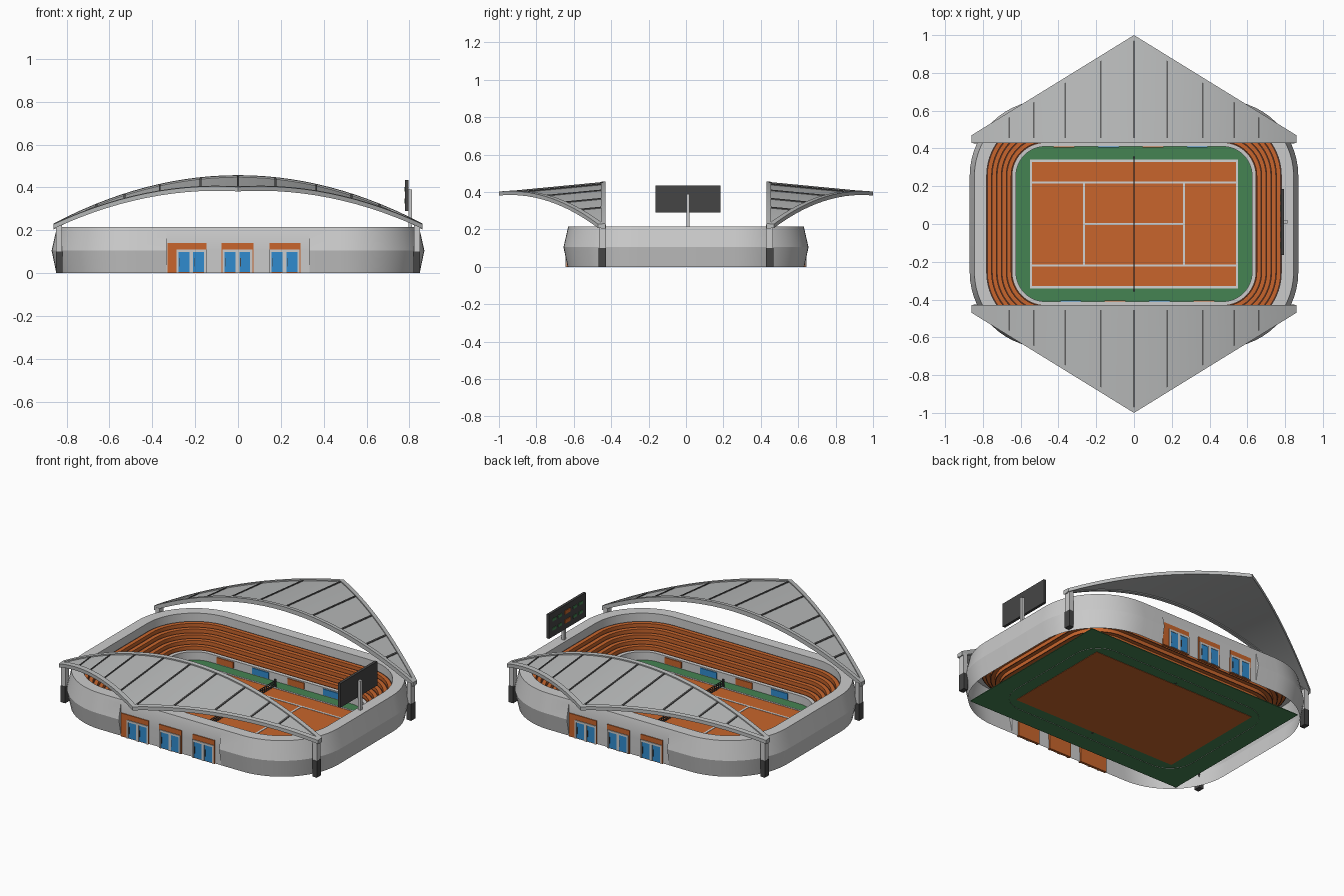
import bpy, bmesh, math

if "Cube" in bpy.data.objects:
    bpy.data.objects.remove(bpy.data.objects["Cube"])


def material(name, r, g, b):
    m = bpy.data.materials.new(name)
    m.diffuse_color = (r, g, b, 1)
    m.use_nodes = True
    m.node_tree.nodes["Principled BSDF"].inputs["Base Color"].default_value = m.diffuse_color
    return m


WALL = material("light_grey", .60, .60, .60)
ROOF = material("roof_grey", .50, .51, .51)
ORANGE = material("clay_orange", .58, .13, .025)
GREEN = material("court_green", .06, .23, .085)
BLUE = material("door_blue", .03, .26, .62)
DARK = material("dark_grey", .06, .06, .06)
BROWN = material("dark_brown", .09, .03, .015)
RIB = material("rib_grey", .12, .12, .12)
WHITE = material("line_white", .65, .65, .65)


def finish(name, bm, mats, smooth=None):
    bmesh.ops.recalc_face_normals(bm, faces=bm.faces)
    me = bpy.data.meshes.new(name)
    bm.to_mesh(me)
    bm.free()
    for m in mats:
        me.materials.append(m)
    ob = bpy.data.objects.new(name, me)
    bpy.context.collection.objects.link(ob)
    if smooth:
        bpy.ops.object.select_all(action='DESELECT')
        ob.select_set(True)
        bpy.context.view_layer.objects.active = ob
        bpy.ops.object.shade_smooth_by_angle(angle=math.radians(smooth))
    return ob


def boxes(name, mat, ranges):
    """One object from boxes given as (x0, x1, y0, y1, z0, z1)."""
    bm = bmesh.new()
    for x0, x1, y0, y1, z0, z1 in ranges:
        vs = bmesh.ops.create_cube(bm, size=1)['verts']
        for v in vs:
            v.co = ((x0 + x1) / 2 + v.co.x * (x1 - x0),
                    (y0 + y1) / 2 + v.co.y * (y1 - y0),
                    (z0 + z1) / 2 + v.co.z * (z1 - z0))
    return finish(name, bm, [mat])


# --- Stand: one profile swept round a rounded rectangle ---
CX, CY, DOOR_X, DOOR_R = .47, .255, .333, .38
stations = []          # centre x, centre y, direction x, direction y, recessed
for i, (sx, sy) in enumerate([(1, 1), (-1, 1), (-1, -1), (1, -1)]):
    for k in range(15):
        a = math.radians(90 * (i + k / 14))
        stations.append((sx * CX, sy * CY, math.cos(a), math.sin(a), False))
    if i in (0, 2):    # entrance recess on the front and back
        for s, rec in [(1, False), (1, True), (-1, True), (-1, False)]:
            stations.append((s * sy * DOOR_X, sy * CY, 0, sy, rec))

profile = [(.378, 0), (.40, .105), (.38, .193), (.375, .215), (.31, .215), (.31, .165)]
seg_mat = [0, 0, 0, 0, 0]
STEPS, R0, Z0, DR, DZ, GAP = 5, .18, .055, .026, .022, .006
for k in range(STEPS, 0, -1):            # seat rows, top row first
    r, z = R0 + DR * (k - 1), Z0 + DZ * k
    profile += [(r + DR - GAP, z), (r, z), (r, z - DZ)]
    seg_mat += [2, 1, 1]
profile += [(R0 - GAP, Z0), (.155, Z0), (.155, 0)]   # inner barrier
seg_mat += [2, 0, 0]

bm = bmesh.new()
rings = []
for cx, cy, dx, dy, rec in stations:
    ring = []
    for j, (r, z) in enumerate(profile):
        rr = min(r, DOOR_R) if rec and j < 4 else r
        ring.append(bm.verts.new((cx + rr * dx, cy + rr * dy, z)))
    rings.append(ring)
for i, a in enumerate(rings):
    b = rings[(i + 1) % len(rings)]
    for j in range(len(profile) - 1):
        f = bm.faces.new((a[j], b[j], b[j + 1], a[j + 1]))
        f.material_index = seg_mat[j]
bmesh.ops.remove_doubles(bm, verts=bm.verts, dist=1e-5)
bmesh.ops.dissolve_degenerate(bm, edges=bm.edges, dist=1e-5)
finish("stand", bm, [WALL, ORANGE, BROWN], 20)

# --- Ground, court and lines ---
boxes("ground", GREEN, [(-.73, .73, -.515, .515, .002, .006)])
boxes("court", ORANGE, [(-.55, .55, -.34, .34, 0, .009)])
W = .006
lines = [(-.55, .55, y - W, y + W, .009, .011) for y in (-.335, -.22, .22, .335)]
lines += [(x - W, x + W, -.34, .34, .009, .011) for x in (-.545, .545)]
lines += [(x - W, x + W, -.22, .22, .009, .011) for x in (-.265, .265)]
lines += [(-.265, .265, -W, W, .009, .011)]
boxes("court_lines", WHITE, lines)

# --- Net ---
net = [(-.002, .002, -.35, .35, z, z + .003) for z in (.012, .022, .032, .042)]
net += [(-.002, .002, -.35 + i * .02, -.347 + i * .02, .009, .045) for i in range(35)]
net += [(-.005, .005, y - .005, y + .005, 0, .052) for y in (-.352, .352)]
boxes("net", DARK, net)

# --- Banners on the inner barrier ---
for name, mat, xs in [("orange_banners", ORANGE, (-.37, .10)),
                      ("blue_banners", BLUE, (-.135, .335))]:
    b = []
    for x in xs:
        b.append((x - .055, x + .055, .404, .411, .012, .048))
        b.append((-x - .055, -x + .055, -.411, -.404, .012, .048))
    boxes(name, mat, b)


# --- Entrances: front, and turned half round for the back ---
def both(ranges):
    return ranges + [(-x1, -x0, -y1, -y0, z0, z1) for x0, x1, y0, y1, z0, z1 in ranges]


Y = -(CY + DOOR_R)
boxes("entrance_panels", ORANGE, both([(a, b, Y - .005, Y + .01, 0, .14) for a, b in
                                       ((-.33, -.147), (-.077, .073), (.147, .292))]))
frames, doors = [], []
for c in (-.218, -.003, .217):
    frames.append((c - .07, c + .07, Y - .009, Y, .098, .11))
    for x in (-.065, 0, .065):
        w = .009 if x == 0 else .005
        frames.append((c + x - w, c + x + w, Y - .009, Y, 0, .10))
    for x in (-.0345, .0345):
        doors.append((c + x - .0255, c + x + .0255, Y - .007, Y, .004, .098))
boxes("door_frames", WALL, both(frames))
boxes("doors", BLUE, both(doors))
boxes("door_handles", DARK, both([(x0 + .004, x0 + .007, Y - .01, Y - .006, .03, .07)
                                  for x0, *_ in doors]))

# --- Roof canopies ---
HALF, Y_IN = .86, .43


def y_out(x):
    return .47 + .53 * (1 - abs(x) / HALF)


def roof_z(x, y):
    return .457 - .225 * (x / HALF) ** 2 - .096 * (y - Y_IN)


def canopy(name, mat, xs, y0, y1, low, high, side):
    """Curved slab between two plan edges, following the roof surface."""
    bm = bmesh.new()
    secs = []
    for x in xs:
        secs.append([bm.verts.new((x, side * y, roof_z(x, y) + h)) for y, h in
                     ((y0(x), low), (y1(x), low), (y1(x), high), (y0(x), high))])
    for a, b in zip(secs, secs[1:]):
        for j in range(4):
            k = (j + 1) % 4
            bm.faces.new((a[j], b[j], b[k], a[k]))
    bm.faces.new(secs[0])
    bm.faces.new(secs[-1])
    finish(name, bm, [mat], 25)


XS = [HALF * (i / 14 - 1) for i in range(29)]
for side, tag in ((-1, "front"), (1, "back")):
    canopy(tag + "_roof", ROOF, XS, lambda x: Y_IN, y_out, -.02, -.007, side)
    canopy(tag + "_inner_beam", ROOF, XS, lambda x: Y_IN, lambda x: Y_IN + .025,
           -.026, 0, side)
    canopy(tag + "_outer_beam", ROOF, XS, lambda x: y_out(x) - .028, y_out,
           -.021, 0, side)
    for i, x in enumerate((-.66, -.53, -.365, -.175, 0, .175, .365, .53, .66)):
        canopy(f"{tag}_rib_{i}", RIB, [x - .004, x + .004], lambda x: Y_IN + .024,
               lambda x: y_out(x) - .02, -.01, -.002, side)

# --- Roof posts with dark bases ---
corners = [(sx * .835, sy * .447) for sx in (-1, 1) for sy in (-1, 1)]
boxes("roof_posts", WALL, [(x - .014, x + .014, y - .018, y + .018, .1, .226)
                           for x, y in corners])
boxes("post_bases", DARK, [(x - .015, x + .015, y - .02, y + .02, 0, .1)
                           for x, y in corners])

# --- Scoreboard facing the court ---
boxes("scoreboard", DARK, [(.779, .795, -.163, .185, .29, .435)])
boxes("scoreboard_pole", WALL, [(.795, .812, .002, .02, .21, .39)])
boxes("score_orange", ORANGE, [(.776, .78, -.015, .037, z, z + .022) for z in (.325, .38)])
boxes("score_green", GREEN, [(.776, .78, y, y + .035, z, z + .016)
                             for y in (-.13, -.075, .065, .12) for z in (.328, .383)])
